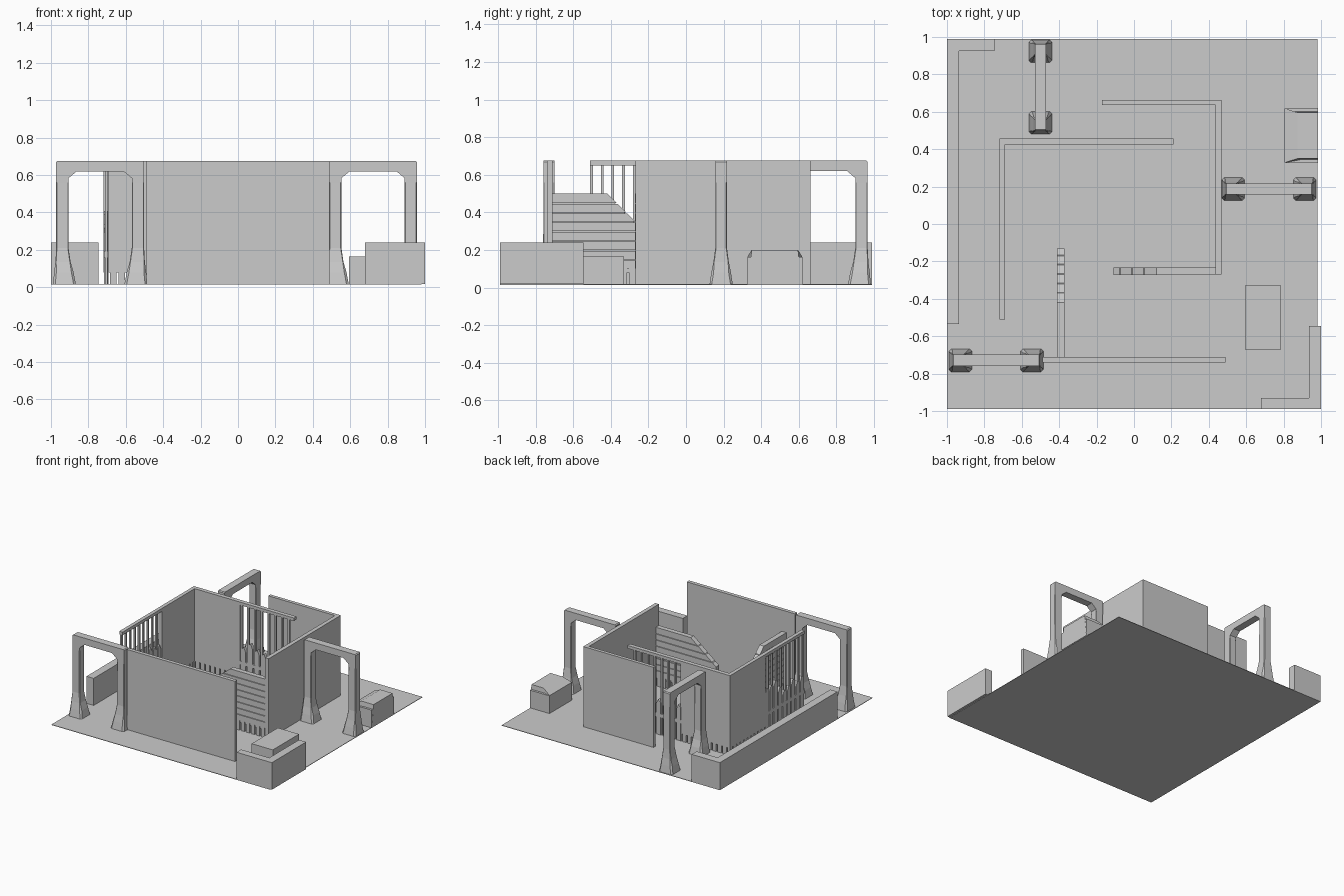
import bpy, bmesh, random
from mathutils import Vector

if "Cube" in bpy.data.objects:
    bpy.data.objects.remove(bpy.data.objects["Cube"])

random.seed(4)
G, TOP = 0.018, 0.675          # ground level and wall top


def finish(bm, name):
    bmesh.ops.recalc_face_normals(bm, faces=bm.faces)
    me = bpy.data.meshes.new(name)
    bm.to_mesh(me)
    bm.free()
    ob = bpy.data.objects.new(name, me)
    bpy.context.collection.objects.link(ob)
    return ob


def prism(bm, pts, c0, c1, axis='x'):
    """Extrude a (length, z) profile sideways from c0 to c1."""
    def place(u, c, z):
        return (u, c, z) if axis == 'x' else (c, u, z)
    a = [bm.verts.new(place(u, c0, z)) for u, z in pts]
    b = [bm.verts.new(place(u, c1, z)) for u, z in pts]
    n = len(pts)
    bm.faces.new(a)
    bm.faces.new(b[::-1])
    for i in range(n):
        bm.faces.new((a[i], b[i], b[(i + 1) % n], a[(i + 1) % n]))


def bar(bm, u0, u1, c0, c1, z0, z1, axis='x'):
    prism(bm, [(u0, z0), (u1, z0), (u1, z1), (u0, z1)], c0, c1, axis)


def block(name, *dims):
    bm = bmesh.new()
    bar(bm, *dims)
    return finish(bm, name)


def corner(name, xs, ys, z1):
    """L-shaped wall: plan outline given as an x and y list, extruded up."""
    bm = bmesh.new()
    f = bm.faces.new([bm.verts.new((x, y, G)) for x, y in zip(xs, ys)])
    ext = bmesh.ops.extrude_face_region(bm, geom=[f])['geom']
    bmesh.ops.translate(bm, vec=(0, 0, z1 - G),
                        verts=[v for v in ext if isinstance(v, bmesh.types.BMVert)])
    return finish(bm, name)


def stubs(bm, u0, u1, c0, c1, axis):
    """Uneven slat feet along the bottom of a panel."""
    n = max(1, round((u1 - u0) / 0.045))
    w = (u1 - u0) / n
    for i in range(n):
        u = u0 + i * w
        bar(bm, u + 0.006, u + w - 0.006, c0, c1, G, 0.11, axis)


def fence(name, u0, u1, split, c0, c1, axis):
    """Full-height fence: solid on one side of split, open bars on the other."""
    bm = bmesh.new()
    low_open = axis == 'y'
    s0, s1 = (split, u1) if low_open else (u0, split)
    o0, o1 = (u0, split) if low_open else (split, u1)
    bar(bm, s0, s1, c0, c1, 0.08, TOP, axis)
    stubs(bm, s0, s1, c0 + 0.003, c1 - 0.003, axis)
    bar(bm, o0, o1, c0, c1, TOP - 0.025, TOP, axis)
    n = round((o1 - o0) / 0.059)
    w = (o1 - o0) / n
    for i in range(n):
        u = o0 + i * w
        bar(bm, u, u + 0.014, c0 + 0.008, c1 - 0.008, G, TOP - 0.02, axis)
        h = random.uniform(0.28, 0.42)      # broken picket between bars
        prism(bm, [(u + 0.01, G), (u + 0.05, G), (u + 0.05, h - 0.04),
                   (u + 0.032, h), (u + 0.01, h - 0.02)], c0 + 0.004, c1 - 0.004, axis)
    bar(bm, o0, o1, c0 + 0.004, c1 - 0.004, 0.16, 0.19, axis)
    return finish(bm, name)


def plank_panel(name, high, knee, end, end_z, c0, c1, axis):
    """Horizontal planks, 0.5 tall from high to knee, then sloping to end."""
    bm = bmesh.new()

    def limit(z):
        return end if z <= end_z else end + (knee - end) * (z - end_z) / (0.5 - end_z)
    z, step = 0.10, 0.05
    while z < 0.499:
        t = z + step - 0.005 if z < 0.44 else 0.5
        pts = [(high, z), (limit(z), z)]
        if z < end_z < t:
            pts.append((end, end_z))
        prism(bm, pts + [(limit(t), t), (high, t)], c0, c1, axis)
        z += step
    m = (c0 + c1) / 2
    zt = 0.49
    prism(bm, [(high, 0.08), (end, 0.08), (end, end_z - 0.01), (knee, zt), (high, zt)],
          m - 0.012, m + 0.012, axis)
    stubs(bm, min(high, end), max(high, end), c0 + 0.003, c1 - 0.003, axis)
    return finish(bm, name)


def arch(name, cx, cy, axis):
    """Square-headed arch on two legs with flared feet."""
    bm = bmesh.new()
    rings = [(0.016, 0.130, 0.252, 0.062), (0.08, 0.142, 0.246, 0.052),
             (0.135, 0.158, 0.239, 0.041), (0.21, 0.169, 0.235, 0.031),
             (0.56, 0.169, 0.235, 0.030)]
    at = (lambda u, c, z: (cx + u, cy + c, z)) if axis == 'x' else \
         (lambda u, c, z: (cx + c, cy + u, z))
    for s in (-1, 1):
        prev = None
        for z, i, o, d in rings:
            k = 0.012 if z < 0.1 else 0.004     # clipped corners
            plan = [(i + k, -d), (o - k, -d), (o, -d + k), (o, d - k),
                    (o - k, d), (i + k, d), (i, d - k), (i, -d + k)]
            cur = [bm.verts.new(at(s * u, c, z)) for u, c in plan]
            if prev:
                for j in range(8):
                    bm.faces.new((prev[j], prev[(j + 1) % 8], cur[(j + 1) % 8], cur[j]))
            else:
                bm.faces.new(cur[::-1])
            prev = cur
        bm.faces.new(prev)
    half = [(0.235, 0.56), (0.235, 0.668), (0.228, TOP)]
    inner = [(0.125, 0.62), (0.169, 0.583), (0.169, 0.56)]
    pts = half + [(-u, z) for u, z in half[::-1]] + \
        [(-u, z) for u, z in inner[::-1]] + inner
    u0, c0 = (cx, cy) if axis == 'x' else (cy, cx)
    prism(bm, [(u0 + u, z) for u, z in pts], c0 - 0.03, c0 + 0.03, axis)
    return finish(bm, name)


# Ground
block("ground", -1.0, 0.98, -0.99, 0.99, 0.014, G)

# Tall plain walls
block("front_wall", -0.49, 0.49, -0.74, -0.71, G, TOP)
corner("east_wall", [0.435, 0.468, 0.468, -0.17, -0.17, 0.435],
       [-0.27, -0.27, 0.663, 0.663, 0.635, 0.635], TOP)

# Slatted fences forming the west corner
fence("west_fence", -0.51, 0.458, 0.0, -0.72, -0.69, 'y')
fence("north_fence", -0.69, 0.21, -0.28, 0.424, 0.458, 'x')

# Sloped plank panels
plank_panel("south_plank_panel", 0.435, 0.12, -0.11, 0.32, -0.272, -0.232, 'x')
plank_panel("inner_plank_panel", -0.71, -0.42, -0.13, 0.21, -0.413, -0.372, 'y')

# Low corner walls and plain crate
corner("low_wall_northwest", [-1.0, -0.935, -0.935, -0.745, -0.745, -1.0],
       [-0.535, -0.535, 0.925, 0.925, 0.99, 0.99], 0.24)
corner("low_wall_southeast", [1.0, 1.0, 0.935, 0.935, 0.68, 0.68],
       [-0.99, -0.545, -0.545, -0.93, -0.93, -0.99], 0.24)
block("crate", 0.593, 0.785, -0.67, -0.33, G, 0.165)

# Chest with a sloping, softened lid
bm = bmesh.new()
prism(bm, [(0.805, G), (0.985, G), (0.985, 0.2), (0.875, 0.2), (0.805, 0.165)], 0.328, 0.618)
for v in bm.verts:
    if v.co.z > 0.19:
        v.co.y += 0.022 if v.co.y < 0.45 else -0.022
chest = finish(bm, "chest")
# Shoulders under the lid keep the ends upright
bm = bmesh.new()
bar(bm, 0.806, 0.984, 0.327, 0.619, G, 0.163)
finish(bm, "chest_body")

# Arches
arch("arch_southwest", -0.737, -0.729, 'x')
arch("arch_north", -0.5, 0.732, 'y')
arch("arch_east", 0.722, 0.187, 'x')
